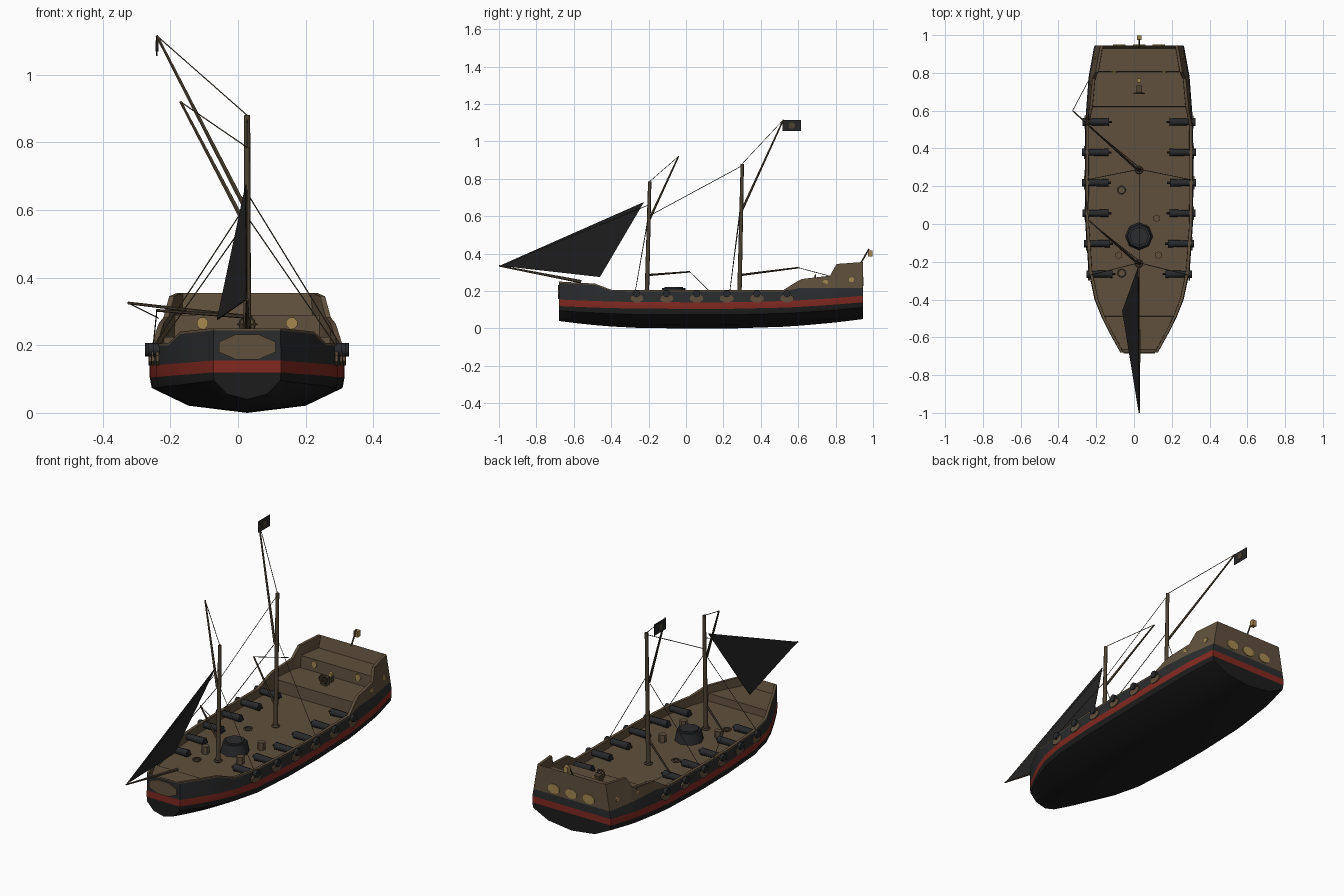
import bpy, bmesh, math
from mathutils import Matrix, Vector

if "Cube" in bpy.data.objects:
    bpy.data.objects.remove(bpy.data.objects["Cube"])

CX = 0.027   # centre line of the ship


def material(name, rgb):
    m = bpy.data.materials.new(name)
    m.use_nodes = True
    m.diffuse_color = (*rgb, 1)
    bsdf = next(n for n in m.node_tree.nodes if n.type == 'BSDF_PRINCIPLED')
    bsdf.inputs["Base Color"].default_value = (*rgb, 1)
    bsdf.inputs["Roughness"].default_value = 0.9
    return m


WOOD = material("deck wood", (.115, .08, .045))
SPAR = material("spar wood", (.075, .055, .033))
TAR = material("black tar", (.012, .012, .012))
GREY = material("dark grey planking", (.024, .025, .027))
RED = material("red stripe", (.22, .022, .014))
GOLD = material("lamp gold", (.38, .25, .08))
IRON = material("gun iron", (.02, .022, .025))
CLOTH = material("black cloth", (.018, .018, .019))


def finish(name, bm, mats, smooth=None):
    mesh = bpy.data.meshes.new(name)
    bmesh.ops.recalc_face_normals(bm, faces=bm.faces)
    bm.to_mesh(mesh)
    bm.free()
    for m in mats:
        mesh.materials.append(m)
    ob = bpy.data.objects.new(name, mesh)
    bpy.context.scene.collection.objects.link(ob)
    if smooth:
        bpy.ops.object.select_all(action='DESELECT')
        ob.select_set(True)
        bpy.context.view_layer.objects.active = ob
        bpy.ops.object.shade_smooth_by_angle(angle=math.radians(smooth))
    return ob


def rod(name, p, q, r1, r2, mat, sides=6):
    p, q = Vector(p), Vector(q)
    d = q - p
    place = Matrix.Translation((p + q) / 2) @ d.to_track_quat('Z', 'Y').to_matrix().to_4x4()
    bm = bmesh.new()
    bmesh.ops.create_cone(bm, cap_ends=True, segments=sides, radius1=r1,
                          radius2=r2, depth=d.length, matrix=place)
    return finish(name, bm, [mat], 50 if sides > 7 else None)


def plate(name, centre, axis, half_w, half_h, mat, sides=8, thick=.009):
    turn = Matrix.Rotation(math.pi / 2, 4, 'X')
    if axis == 'X':
        turn = Matrix.Rotation(math.pi / 2, 4, 'Z') @ turn
    place = (Matrix.Translation(centre) @ turn @ Matrix.Diagonal((half_w, half_h, thick, 1))
             @ Matrix.Rotation(math.pi / sides, 4, 'Z'))
    bm = bmesh.new()
    bmesh.ops.create_cone(bm, cap_ends=True, segments=sides, radius1=1,
                          radius2=1, depth=1, matrix=place)
    return finish(name, bm, [mat])


def box(name, centre, size, mat):
    bm = bmesh.new()
    bmesh.ops.create_cube(bm, size=1, matrix=Matrix.Translation(centre) @ Matrix.Diagonal((*size, 1)))
    return finish(name, bm, [mat])


def ring(name, centre, radius, tube, mat, upright=False):
    rot = (math.pi / 2, 0, 0) if upright else (0, 0, 0)
    bpy.ops.mesh.primitive_torus_add(location=centre, rotation=rot, major_radius=radius,
                                     minor_radius=tube, major_segments=12, minor_segments=5)
    ob = bpy.context.object
    ob.name = name
    ob.data.materials.append(mat)


# Hull stations: position along the ship, half breadth, rail height
STATIONS = [(-.68, .1, .25), (-.665, .108, .25), (-.58, .155, .245), (-.49, .2, .24),
            (-.487, .201, .24), (-.4, .236, .207), (-.25, .268, .205), (0, .285, .205),
            (.25, .288, .205), (.52, .286, .205), (.6, .281, .255), (.62, .279, .264),
            (.623, .279, .265), (.77, .268, .282), (.805, .263, .345), (.808, .262, .345),
            (.93, .24, .354), (.945, .236, .355)]


def half_breadth(y):
    for (y0, w0, _), (y1, w1, _) in zip(STATIONS, STATIONS[1:]):
        if y0 <= y <= y1:
            return w0 + (w1 - w0) * (y - y0) / (y1 - y0)


def deck_height(y):
    return .2 if y < -.488 else .16 if y < .621 else .225 if y < .806 else .29


def section(y, w, top):
    aft, fore = max(0, (y - .2) / .745), max(0, (-y - .1) / .58)
    keel = .05 * aft ** 2 + .04 * fore ** 2
    red = .105 + .035 * aft ** 2 + .015 * fore ** 2
    trim = .215 if y > .59 else top - .007
    deck = top if y in (STATIONS[0][0], STATIONS[-1][0]) else deck_height(y)
    wt = w * (1 - .75 * max(0, top - .18)) if y > 0 else w * .985
    wb = w + (wt - w) * (trim - red - .035) / (top - red - .035)
    return [(0, keel), (.6 * w, keel + .2 * (red - keel)), (.98 * w, keel + .7 * (red - keel)),
            (w, red), (w, red + .035), (wb, trim), (wt, top), (wt - .015, top),
            (wt - .016, deck), (0, deck)]


# Hull with bulwarks and stepped decks; colour follows the strake
bm = bmesh.new()
strake = [1, 1, 1, 2, 3, 0, 0, 0, 0]
rows = []
for y, w, top in STATIONS:
    pts = section(y, w, top)
    rows.append([[bm.verts.new((CX + s * x, y, z)) for x, z in pts] for s in (1, -1)])


def face(verts, index):
    bm.faces.new(verts).material_index = index


for a, b in zip(rows, rows[1:]):
    for s in (0, 1):
        for i, m in enumerate(strake):
            face((a[s][i], a[s][i + 1], b[s][i + 1], b[s][i]), m)
for end in (rows[0], rows[-1]):
    for i, m in enumerate(strake[:6]):
        face((end[0][i], end[0][i + 1], end[1][i + 1], end[1][i]), m)
bmesh.ops.remove_doubles(bm, verts=bm.verts, dist=.0005)
finish("hull", bm, [WOOD, TAR, RED, GREY], 28)

# Guns and worn ports on both sides
for side, label in ((1, "left"), (-1, "right")):
    for n in range(6):
        y = -.265 + n * .161

        def gx(d):
            return CX + side * (half_breadth(y) + d)
        z = .186
        rod(f"gun_barrel_{label}_{n}", (gx(-.125), y, z), (gx(.008), y, z), .02, .016, IRON, 8)
        rod(f"gun_muzzle_{label}_{n}", (gx(-.002), y, z), (gx(.014), y, z), .02, .02, IRON, 8)
        rod(f"gun_knob_{label}_{n}", (gx(-.14), y, z), (gx(-.12), y, z), .007, .007, IRON)
        plate(f"port_surround_{label}_{n}", (gx(0), y, .161), 'X', .038, .023, WOOD)
    # Cabin side lights
    for y, z in ((.745, .247), (.885, .26)):
        x = section(y, half_breadth(y), .3)[6][0] + .006
        plate(f"side_light_{label}", (CX + side * x, y, z), 'X', .014, .014, GOLD)
    # Lights on the aft bulkhead
    plate(f"bulkhead_light_{label}", (CX + side * .132, .805, .265), 'Y', .018, .018, GOLD)

# Bow patch and stern windows
plate("bow_patch", (CX, -.681, .195), 'Y', .09, .04, WOOD)
for n in (-1, 0, 1):
    plate(f"stern_window_{n + 2}", (CX + n * .105, .945, .25), 'Y', .036, .026, GOLD)

# Masts, gaffs and booms
for name, y, top, gaff, gaff_end, boom_end in (
        ("main", .285, .88, .61, (-.24, .52, 1.115), (-.325, .6, .325)),
        ("fore", -.21, .785, .56, (-.17, -.04, .92), (-.24, .02, .303))):
    rod(name + "_mast", (CX, y, .16), (CX, y + .016, top), .012, .009, SPAR, 8)
    rod(name + "_gaff", (CX - .008, y + .004, gaff), gaff_end, .007, .004, SPAR)
    rod(name + "_boom", (CX - .008, y, .285), boom_end, .006, .004, SPAR)
    ring(name + "_mast_collar", (CX, y, .165), .016, .006, SPAR)
rod("bowsprit", (CX, -.56, .25), (CX, -1, .335), .009, .004, SPAR)

# Headsail
bm = bmesh.new()
bm.faces.new([bm.verts.new(p) for p in
              ((CX, -.995, .335), (-.06, -.46, .275), (CX - .002, -.225, .675))])
finish("headsail", bm, [CLOTH]).modifiers.new("thickness", 'SOLIDIFY').thickness = .003

# Rigging
ROPES = [((-.24, .52, 1.115), (CX, .3, .88)), ((-.17, -.04, .92), (CX, -.195, .785)),
         ((CX, .3, .87), (CX, -.2, .6)), ((CX, -.2, .66), (CX, -.99, .335)),
         ((CX, .29, .65), (.3, .235, .205)), ((CX, .29, .62), (-.245, .235, .205)),
         ((CX, -.205, .58), (.285, -.27, .205)), ((CX, -.205, .57), (-.23, -.27, .205)),
         ((-.325, .6, .325), (-.235, .77, .28)), ((-.24, .02, .303), (-.25, .12, .205))]
for n, (p, q) in enumerate(ROPES):
    rod(f"rope_{n}", p, q, .0018, .0018, SPAR, 4)

# Flag with a plain round badge
box("flag", (-.24, .566, 1.085), (.004, .1, .06), CLOTH)
plate("flag_badge", (-.24, .566, 1.085), 'X', .018, .018, SPAR)

# Deck fittings
rod("hatch_tub", (CX, -.065, .16), (CX, -.065, .215), .073, .062, IRON, 8)
rod("hatch_lid", (CX, -.065, .215), (CX, -.065, .223), .05, .05, GREY, 8)
for n, (x, y) in enumerate(((.12, .03), (-.08, -.165), (.13, -.165))):
    rod(f"barrel_{n}", (x, y, .16), (x, y, .2), .02, .02, WOOD)
for n, (x, y) in enumerate(((-.065, -.26), (-.066, .18))):
    ring(f"rope_coil_{n}", (x, y, .165), .018, .005, SPAR)

# Steering wheel and compass stand
box("wheel_post", (CX, .715, .245), (.03, .035, .04), SPAR)
ring("steering_wheel", (CX, .692, .262), .022, .004, SPAR, True)
for k in range(3):
    a = k * math.pi / 3
    dx, dz = .03 * math.cos(a), .03 * math.sin(a)
    rod(f"wheel_spoke_{k}", (CX - dx, .692, .262 - dz), (CX + dx, .692, .262 + dz), .0025, .0025, SPAR, 4)
box("compass_stand", (CX, .76, .24), (.022, .022, .03), SPAR)
box("compass_lamp", (CX, .76, .263), (.02, .02, .016), GOLD)

# Stern lantern
rod("lantern_pole", (CX, .935, .35), (CX, .978, .425), .004, .004, SPAR)
box("stern_lantern", (CX, .985, .4), (.024, .024, .032), GOLD)
